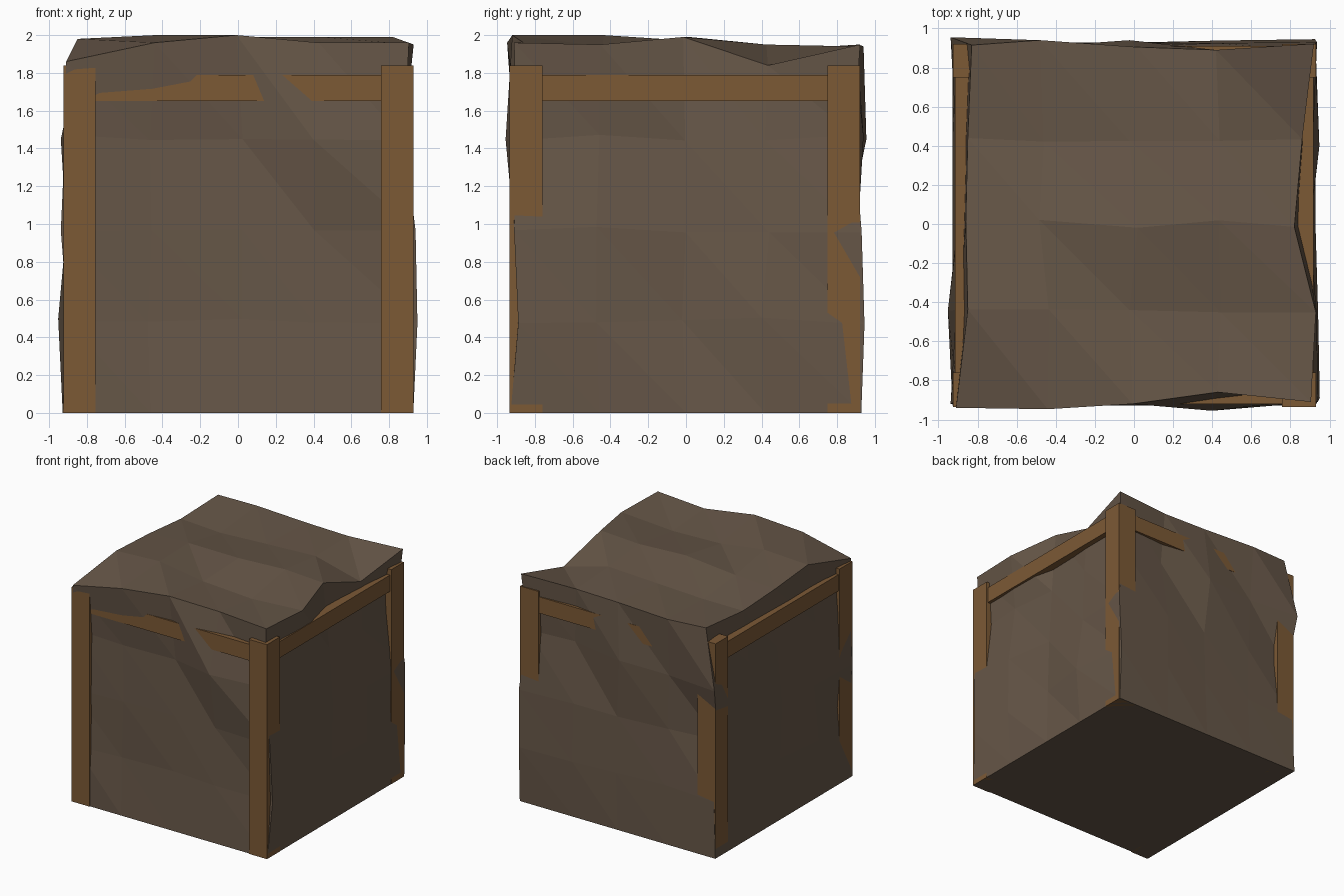
import bpy
import bmesh
import random

random.seed(4)
cube = bpy.data.objects.get("Cube")
if cube:
    bpy.data.objects.remove(cube, do_unlink=True)


def make_material(name, colour):
    mat = bpy.data.materials.new(name)
    mat.use_nodes = True
    mat.diffuse_color = colour
    node = next(n for n in mat.node_tree.nodes if n.type == 'BSDF_PRINCIPLED')
    node.inputs["Base Color"].default_value = colour
    node.inputs["Roughness"].default_value = 0.9
    return mat


earth = make_material("earth brown", (0.133, 0.094, 0.064, 1))
timber = make_material("timber brown", (0.2, 0.1, 0.036, 1))


def finish(bm, name, mat):
    bmesh.ops.recalc_face_normals(bm, faces=bm.faces)
    mesh = bpy.data.meshes.new(name)
    bm.to_mesh(mesh)
    bm.free()
    mesh.materials.append(mat)
    obj = bpy.data.objects.new(name, mesh)
    bpy.context.collection.objects.link(obj)
    return obj


def add_box(name, low, high, mat):
    bm = bmesh.new()
    bmesh.ops.create_cube(bm, size=1)
    for v in bm.verts:
        v.co = [(a + b) / 2 + c * (b - a) for a, b, c in zip(low, high, v.co)]
    return finish(bm, name, mat)


# Rough bulges of each wall beyond 0.9, in thousandths: lowest row first,
# columns along +x or +y
FLOOR = [28] * 5
FRONT = [FLOOR,
         [25, -5, 0, 0, -12],
         [20, 0, -5, -15, 10],
         [10, -10, -20, 55, 0],
         [40, 47, 20, -40, 10]]
BACK = [FLOOR,
        [20, 22, 25, 38, 45],
        [-40, 0, 10, 25, 30],
        [55, 8, 40, -30, -10],
        [15, 40, 5, -10, 22]]
RIGHT = [FLOOR,
         [50, 42, 0, 48, 25],
         [40, 35, 0, 16, 36],
         [-20, -20, -30, -20, -20],
         [5, 30, -80, -40, 20]]
LEFT = [FLOOR,
        [0, 52, 0, 0, 10],
        [38, 10, 0, 10, 5],
        [15, -5, -20, -20, 38],
        [10, -50, -40, -50, -70]]
# Height of the lumpy top below 2, in hundredths, front row first
TOP_DROP = [[14, 4, 0, 4, 4],
            [2, 0, 6, 8, 5],
            [5, 3, 1, 1, 1],
            [8, 9, 7, 5, 16],
            [5, 6, 6, 6, 5]]
STEPS = [-0.92, -0.46, 0, 0.42, 0.92]


def body_point(i, j, k):
    x, y, z = STEPS[i], STEPS[j], k * 0.487
    # small irregularities along the surface
    if k:
        x += random.uniform(-0.025, 0.025)
        y += random.uniform(-0.025, 0.025)
        z += random.uniform(-0.02, 0.02)
    if i in (0, 4):
        x = (0.9 + (RIGHT if i else LEFT)[k][j] / 1000) * (1 if i else -1)
    if j in (0, 4):
        y = (0.9 + (BACK if j else FRONT)[k][i] / 1000) * (1 if j else -1)
    if k == 4:
        z = 2 - TOP_DROP[j][i] / 100
    return x, y, z


# Block of earth: a gridded cube with its shell pushed in and out
bm = bmesh.new()
points = {}
for k in range(5):
    for j in range(5):
        for i in range(5):
            if {i, j, k} & {0, 4}:
                points[i, j, k] = bm.verts.new(body_point(i, j, k))

for axis in range(3):
    for side in (0, 4):
        for a in range(4):
            for b in range(4):
                quad = []
                for u, w in ((a, b), (a + 1, b), (a + 1, b + 1), (a, b + 1)):
                    key = [u, w]
                    key.insert(axis, side)
                    quad.append(points[tuple(key)])
                # creases run from upper left to lower right on every wall
                if (axis, side) in ((0, 0), (1, 4)):
                    quad = quad[1:] + quad[:1]
                p, q, r, s = quad
                bm.faces.new((p, q, s))
                bm.faces.new((q, r, s))
finish(bm, "earth_block", earth)

# Corner posts
X_SPANS = {"right": (0.757, 0.93), "left": (-0.925, -0.755)}
Y_SPANS = {"front": (-0.935, -0.76), "back": (0.75, 0.92)}
for y_name, (y0, y1) in Y_SPANS.items():
    for x_name, (x0, x1) in X_SPANS.items():
        add_box(f"{y_name}_{x_name}_post", (x0, y0, 0), (x1, y1, 1.84), timber)

# Beams between the posts, just below the top
Z0, Z1 = 1.65, 1.79
for name, y0, y1 in (("front", -0.92, -0.78), ("back", 0.77, 0.91)):
    add_box(name + "_beam", (-0.76, y0, Z0), (0.76, y1, Z1), timber)
for name, x0, x1 in (("right", 0.78, 0.917), ("left", -0.915, -0.775)):
    add_box(name + "_beam", (x0, -0.765, Z0), (x1, 0.755, Z1), timber)
